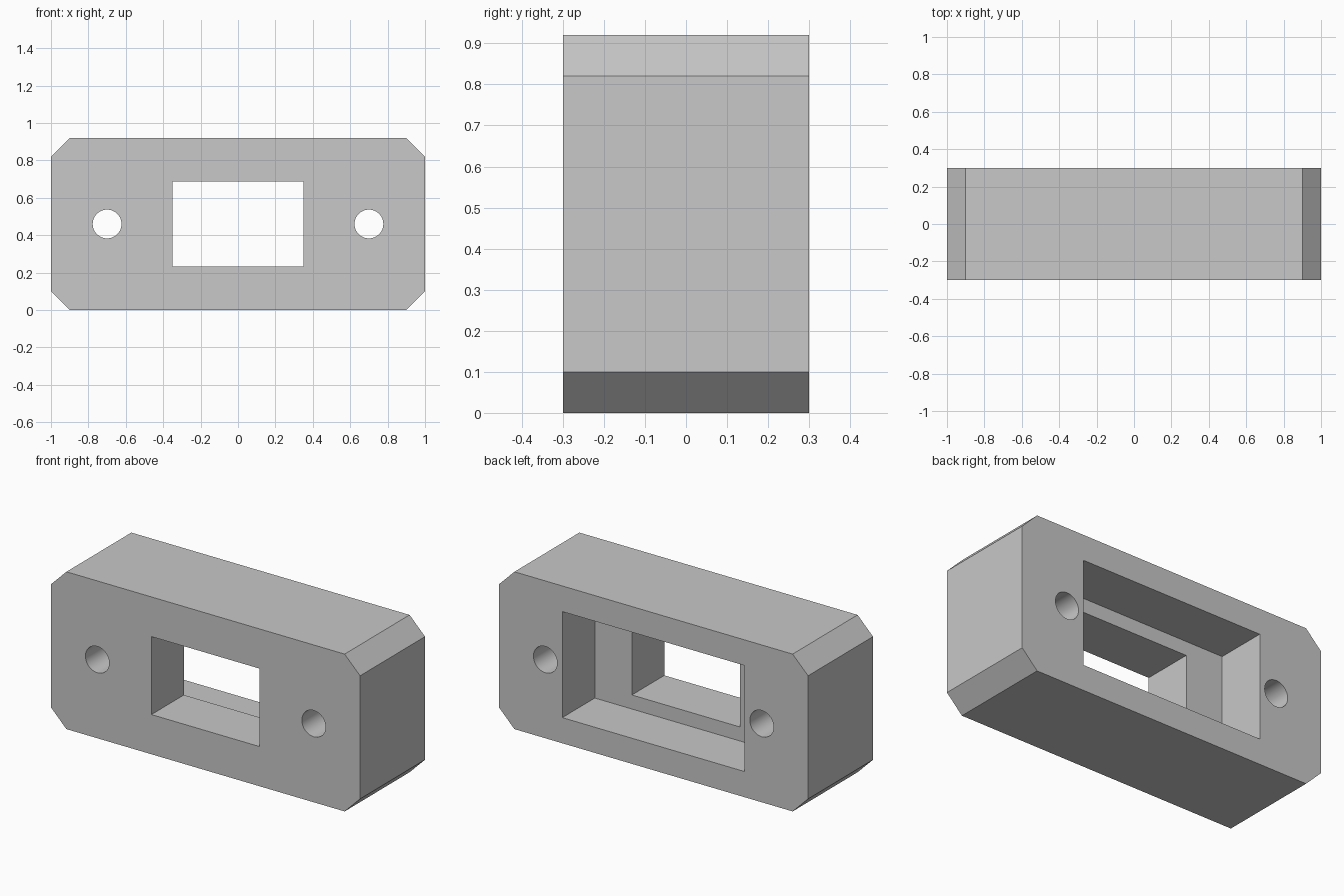
import bpy
import bmesh
from math import radians

WIDTH, DEPTH, HEIGHT = 2.0, 0.6, 0.92
CHAMFER = 0.1
MID = HEIGHT / 2

if "Cube" in bpy.data.objects:
    bpy.data.objects.remove(bpy.data.objects["Cube"], do_unlink=True)

# Single grey material
grey = bpy.data.materials.new("plain grey")
grey.use_nodes = True
colour = (0.58, 0.58, 0.58, 1)
grey.diffuse_color = colour
grey.node_tree.nodes["Principled BSDF"].inputs["Base Color"].default_value = colour


def box(name, width, height, y0, y1):
    """Box centred on x = 0 and mid height, spanning y0 to y1."""
    bpy.ops.mesh.primitive_cube_add(size=1, location=(0, (y0 + y1) / 2, MID))
    ob = bpy.context.object
    ob.name = name
    ob.scale = (width, y1 - y0, height)
    bpy.ops.object.transform_apply(location=True, rotation=True, scale=True)
    ob.data.materials.append(grey)
    return ob


# Block with its four depthwise edges chamfered
body = box("housing_block", WIDTH, HEIGHT, -DEPTH / 2, DEPTH / 2)
bm = bmesh.new()
bm.from_mesh(body.data)
corners = [e for e in bm.edges
           if abs(e.verts[0].co.y - e.verts[1].co.y) > DEPTH / 2]
bmesh.ops.bevel(bm, geom=corners, offset=CHAMFER, offset_type='OFFSET',
                segments=1, affect='EDGES')
bm.to_mesh(body.data)
bm.free()

# Through window, wider rear pocket and two screw holes
cutters = [
    box("window_cutter", 0.70, 0.456, -0.5, 0.1),
    box("pocket_cutter", 1.18, 0.62, 0, 0.5),
]
for side in (-1, 1):
    bpy.ops.mesh.primitive_cylinder_add(
        vertices=48, radius=0.077, depth=1,
        location=(side * 0.7, 0, MID), rotation=(radians(90), 0, 0))
    hole = bpy.context.object
    hole.name = "screw_hole_cutter"
    hole.data.materials.append(grey)
    cutters.append(hole)

for cutter in cutters:
    cutter.hide_render = True
    mod = body.modifiers.new(cutter.name, 'BOOLEAN')
    mod.operation = 'DIFFERENCE'
    mod.solver = 'EXACT'
    mod.object = cutter

# Apply the cuts, then discard the cutters
bpy.ops.object.select_all(action='DESELECT')
body.select_set(True)
bpy.context.view_layer.objects.active = body
for mod in list(body.modifiers):
    bpy.ops.object.modifier_apply(modifier=mod.name)
for cutter in cutters:
    bpy.data.objects.remove(cutter, do_unlink=True)

# Smooth hole walls, crisp edges elsewhere
bpy.ops.object.shade_smooth_by_angle(angle=radians(30))
